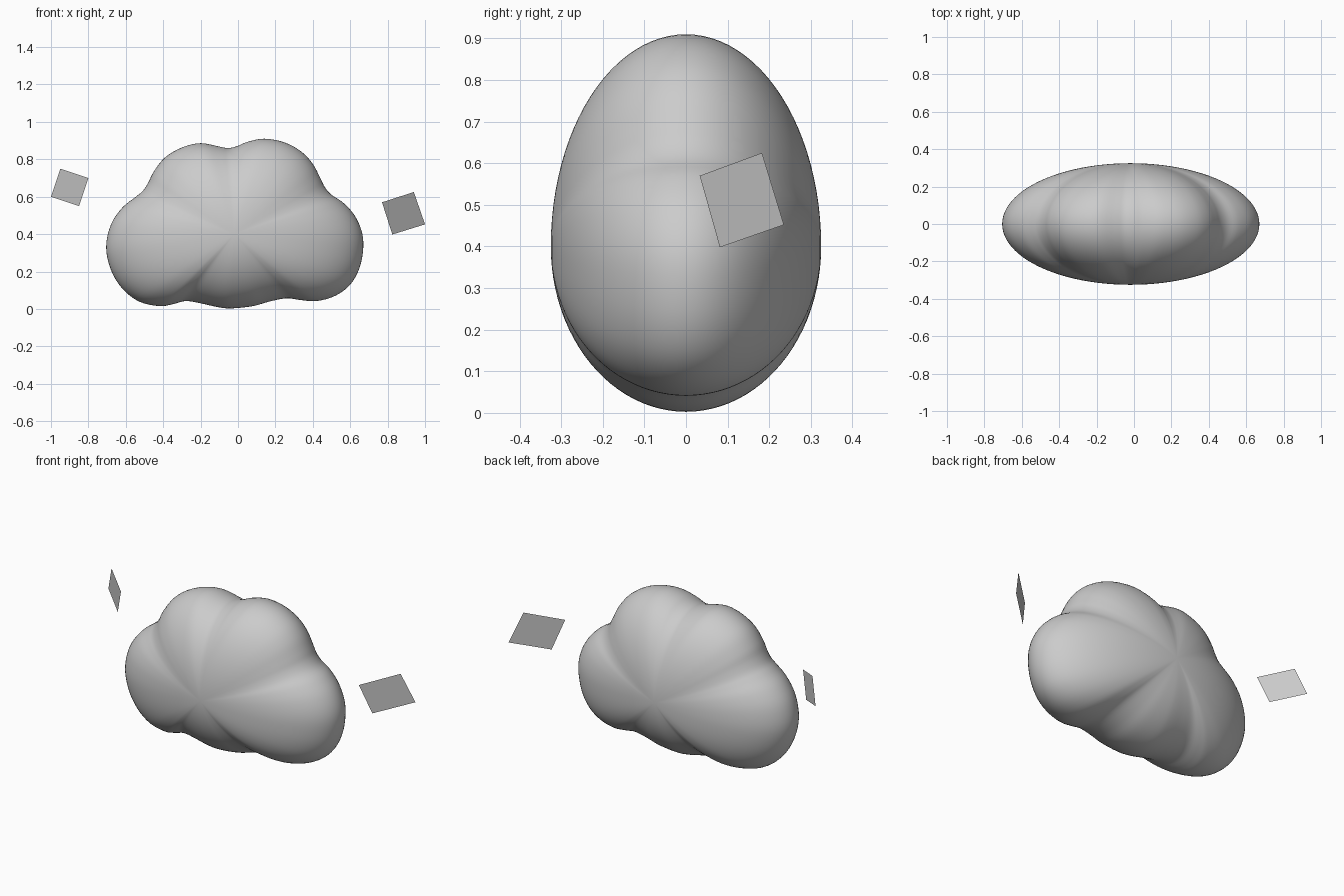
import bpy, bmesh, math

if "Cube" in bpy.data.objects:
    bpy.data.objects.remove(bpy.data.objects["Cube"])

# Front outline of the puffy cloud (x, z), counter-clockwise from the right
OUTLINE = [(0.67, .33), (.66, .42), (.62, .505), (.56, .57), (.50, .61), (.465, .65),
           (.44, .70), (.40, .775), (.34, .84), (.25, .89), (.14, .91), (.05, .893),
           (0, .872), (-.05, .86), (-.10, .868), (-.20, .886), (-.30, .863), (-.39, .81),
           (-.45, .735), (-.48, .675), (-.51, .63), (-.55, .597), (-.62, .54), (-.68, .45),
           (-.705, .33), (-.68, .21), (-.62, .11), (-.53, .04), (-.42, .015), (-.35, .025),
           (-.28, .042), (-.20, .03), (-.10, .008), (-.03, .003), (.08, .015), (.17, .04),
           (.26, .057), (.33, .048), (.42, .042), (.52, .07), (.60, .13), (.65, .22)]
CX, CZ, DEPTH = -0.02, 0.40, 0.325
SEG, RINGS = 160, 48


def smooth_loop(pts, steps):
    """Closed Catmull-Rom curve through pts."""
    out, n = [], len(pts)
    for i in range(n):
        a, b, c, d = (pts[(i + k) % n] for k in (-1, 0, 1, 2))
        for s in range(steps):
            t = s / steps
            out.append(tuple(0.5 * (2 * q + (r - p) * t + (2 * p - 5 * q + 4 * r - w) * t * t
                                    + (3 * q - p - 3 * r + w) * t ** 3)
                             for p, q, r, w in zip(a, b, c, d)))
    return out


def make_object(name, bm):
    bmesh.ops.recalc_face_normals(bm, faces=bm.faces)
    mesh = bpy.data.meshes.new(name)
    bm.to_mesh(mesh)
    bm.free()
    obj = bpy.data.objects.new(name, mesh)
    bpy.context.collection.objects.link(obj)
    return obj


# Cloud body: the outline shrinks toward its centre while the depth follows an ellipse
loop = smooth_loop(OUTLINE, 4)
bm = bmesh.new()
rings = []
for j in range(1, RINGS):
    a = math.pi * j / RINGS
    s, y = math.sin(a), -DEPTH * math.cos(a)
    rings.append([bm.verts.new((CX + (x - CX) * s, y, CZ + (z - CZ) * s)) for x, z in loop])
n = len(loop)
for r0, r1 in zip(rings, rings[1:]):
    for i in range(n):
        k = (i + 1) % n
        bm.faces.new((r0[i], r0[k], r1[k], r1[i]))
for ring, y in ((rings[0], -DEPTH), (rings[-1], DEPTH)):
    pole = bm.verts.new((CX, y, CZ))
    for i in range(n):
        bm.faces.new((ring[i], ring[(i + 1) % n], pole))
cloud = make_object("cloud_body", bm)
for p in cloud.data.polygons:
    p.use_smooth = True


# Flat square cards floating on either side, swept backward
def card(name, corners, x0, y0, slope):
    b = bmesh.new()
    b.faces.new([b.verts.new((x, y0 + slope * (abs(x) - x0), z)) for x, z in corners])
    return make_object(name, b)


card("left_card", [(-.95, .75), (-1.0, .60), (-.85, .55), (-.80, .70)], .80, .045, .84)
card("right_card", [(.77, .57), (.825, .398), (1.0, .452), (.94, .625)], .77, .033, .88)
